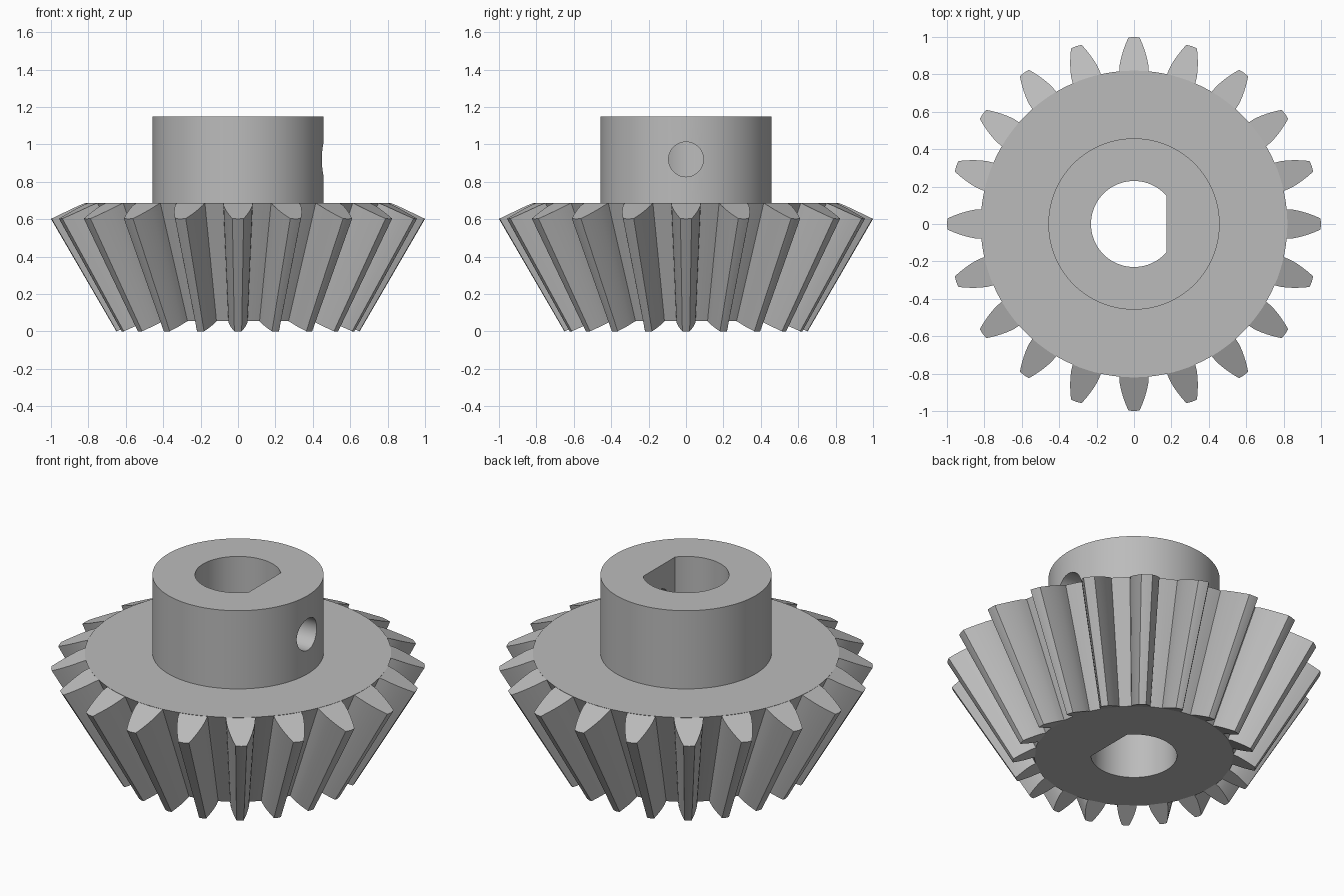
import bpy, bmesh
from math import sin, cos, pi, acos
from mathutils import Vector, Matrix

cube = bpy.data.objects.get("Cube")
if cube:
    bpy.data.objects.remove(cube)

TEETH = 20
TOP, HUB_TOP = 0.688, 1.15
ROOT_R, HUB_R, BORE_R, FLAT_X = 0.82, 0.458, 0.23, 0.175
TIP_Z, SMALL = 0.602, 0.65              # outer tip height, scale of the small end
APEX = -TIP_Z * SMALL / (1 - SMALL)     # cone apex, so small tips reach the ground
BASE = APEX + (TOP - APEX) * SMALL

steel = bpy.data.materials.new("steel grey")
steel.use_nodes = True
colour = (0.5, 0.5, 0.5, 1)
steel.diffuse_color = colour
steel.node_tree.nodes["Principled BSDF"].inputs["Base Color"].default_value = colour


def make_object(name, bm):
    bmesh.ops.recalc_face_normals(bm, faces=bm.faces)
    mesh = bpy.data.meshes.new(name)
    bm.to_mesh(mesh)
    bm.free()
    mesh.materials.append(steel)
    obj = bpy.data.objects.new(name, mesh)
    bpy.context.collection.objects.link(obj)
    return obj


def loft(bm, rings):
    """Skin a list of equal point rings and cap both ends."""
    rows = [[bm.verts.new(p) for p in ring] for ring in rings]
    for a, b in zip(rows, rows[1:]):
        for i in range(len(a)):
            j = (i + 1) % len(a)
            bm.faces.new((a[i], a[j], b[j], b[i]))
    bm.faces.new(rows[0])
    bm.faces.new(rows[-1])


def circle(r, z, n=120):
    return [(r * cos(2 * pi * i / n), r * sin(2 * pi * i / n), z) for i in range(n)]


def cut(obj, cutter):
    mod = obj.modifiers.new(cutter.name, 'BOOLEAN')
    mod.operation, mod.solver, mod.object = 'DIFFERENCE', 'EXACT', cutter
    bpy.context.view_layer.objects.active = obj
    bpy.ops.object.modifier_apply(modifier=mod.name)
    bpy.data.objects.remove(cutter)


def smooth(obj, degrees):
    bpy.ops.object.select_all(action='DESELECT')
    obj.select_set(True)
    bpy.context.view_layer.objects.active = obj
    bpy.ops.object.shade_smooth_by_angle(angle=degrees * pi / 180)


# Conical body and hub in one stepped solid
bm = bmesh.new()
loft(bm, [circle(ROOT_R * SMALL, BASE), circle(ROOT_R, TOP),
          circle(HUB_R, TOP), circle(HUB_R, HUB_TOP)])
body = make_object("gear_body_and_hub", bm)

# D-shaped shaft bore
start = acos(FLAT_X / BORE_R)
steps = 72
angles = [start + (2 * pi - 2 * start) * i / steps for i in range(steps + 1)]
bm = bmesh.new()
loft(bm, [[(BORE_R * cos(a), BORE_R * sin(a), z) for a in angles] for z in (-0.2, 1.4)])
cut(body, make_object("shaft_bore", bm))

# Set screw hole through the left wall of the hub
bm = bmesh.new()
loft(bm, [[(x, p[0], p[1] + 0.92) for p in circle(0.093, 0, 48)] for x in (0.05, 0.6)])
cut(body, make_object("set_screw_hole", bm))
smooth(body, 30)

# Tapered teeth: half profile as (radius, half width), shrinking towards the apex
half = [(0.813, 0.079), (0.85, 0.077), (0.885, 0.070), (0.92, 0.060),
        (0.96, 0.046), (0.997, 0.030)]
outline = half + [(1.0, 0)] + [(r, -w) for r, w in reversed(half)]
slope = (TOP - TIP_Z) / (1 - ROOT_R)
section = [Vector((r, w, min(TOP, TOP - slope * (r - ROOT_R)))) for r, w in outline]
apex = Vector((0, 0, APEX))
bm = bmesh.new()
for k in range(TEETH):
    turn = Matrix.Rotation(2 * pi * k / TEETH, 3, 'Z')
    loft(bm, [[turn @ (apex + (p - apex) * s) for p in section] for s in (1, SMALL)])
teeth = make_object("bevel_teeth", bm)
smooth(teeth, 25)
